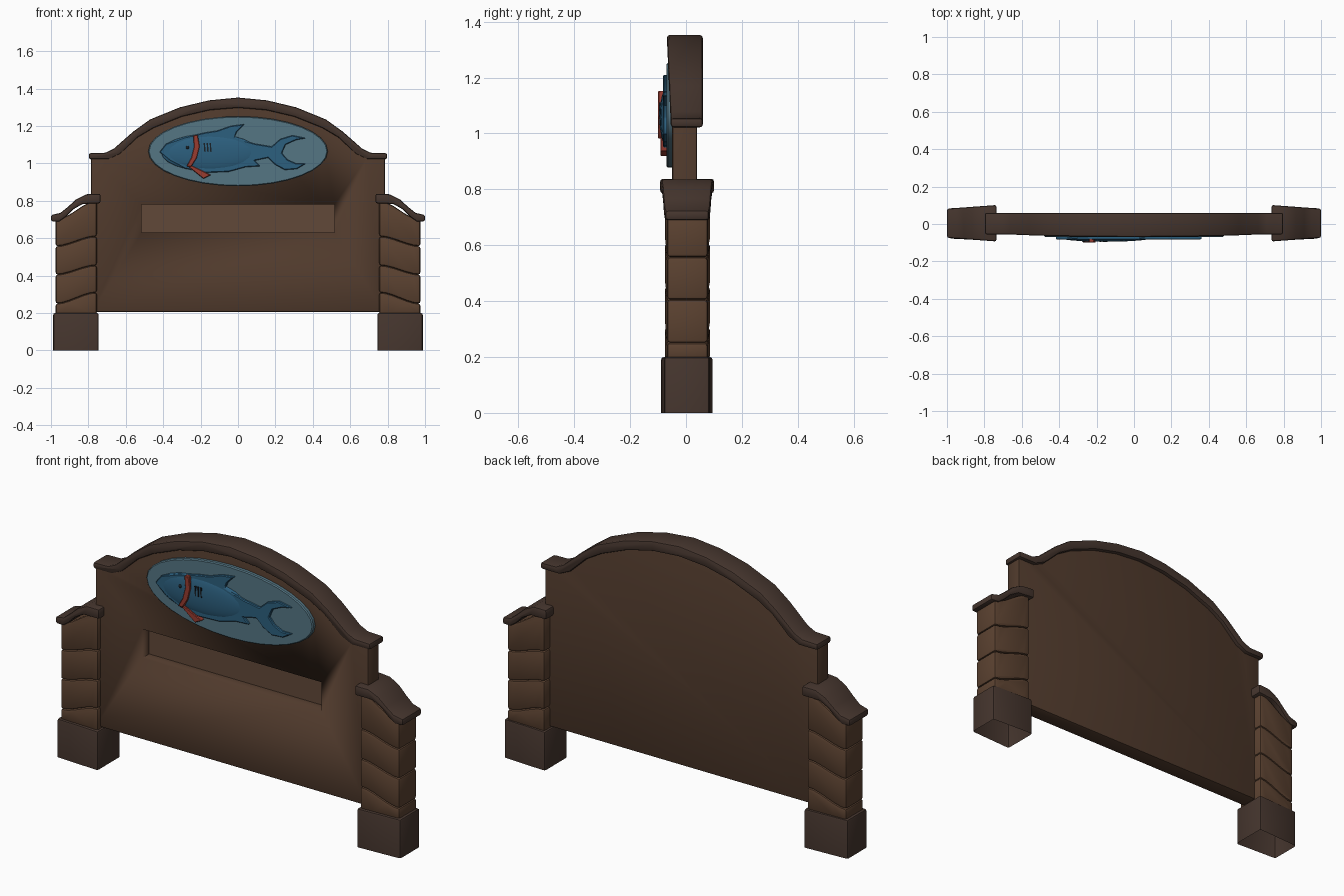
import bpy, bmesh, math

if "Cube" in bpy.data.objects:
    bpy.data.objects.remove(bpy.data.objects["Cube"])


def material(name, rgb):
    m = bpy.data.materials.new(name)
    m.diffuse_color = (*rgb, 1)
    m.use_nodes = True
    m.node_tree.nodes["Principled BSDF"].inputs["Base Color"].default_value = m.diffuse_color
    return m


TRIM = material("dark_trim", (0.06, 0.036, 0.027))
PANEL = material("panel_brown", (0.08, 0.042, 0.025))
POST = material("post_brown", (0.105, 0.054, 0.03))
RECESS = material("recess_brown", (0.12, 0.065, 0.04))
OVAL = material("pale_blue", (0.09, 0.18, 0.23))
SHARK = material("shark_blue", (0.025, 0.115, 0.21))
RED = material("red_cloth", (0.32, 0.045, 0.03))
DARK = material("dark_detail", (0.01, 0.015, 0.02))


def finish(ob, mat, bevel=0, segments=2, mirror=False):
    ob.data.materials.append(mat)
    bpy.ops.object.select_all(action='DESELECT')
    ob.select_set(True)
    bpy.context.view_layer.objects.active = ob
    if bevel:
        b = ob.modifiers.new("bevel", 'BEVEL')
        b.width, b.segments = bevel, segments
        b.limit_method, b.angle_limit = 'ANGLE', math.radians(45)
        bpy.ops.object.modifier_apply(modifier="bevel")
    bpy.ops.object.shade_smooth_by_angle(angle=math.radians(35))
    if mirror:
        ob.modifiers.new("mirror", 'MIRROR')
    return ob


def prism(name, pts, front, back, mat, bevel=0, segments=2, mirror=False, open_bottom=False):
    """Extrude an x-z outline along y; front and back are numbers or functions of (x, z)."""
    f = front if callable(front) else lambda x, z: front
    k = back if callable(back) else lambda x, z: back
    bm = bmesh.new()
    a = [bm.verts.new((x, f(x, z), z)) for x, z in pts]
    b = [bm.verts.new((x, k(x, z), z)) for x, z in pts]
    bm.faces.new(a)
    bm.faces.new(b)
    for i in range(len(pts)):
        j = (i + 1) % len(pts)
        bm.faces.new((a[i], a[j], b[j], b[i]))
    bmesh.ops.recalc_face_normals(bm, faces=bm.faces)
    if open_bottom:
        low = [fc for fc in bm.faces if all(v.co.z < 1e-4 for v in fc.verts)]
        bmesh.ops.delete(bm, geom=low, context='FACES_ONLY')
    me = bpy.data.meshes.new(name)
    bm.to_mesh(me)
    bm.free()
    ob = bpy.data.objects.new(name, me)
    bpy.context.collection.objects.link(ob)
    return finish(ob, mat, bevel, segments, mirror)


def both_sides(half):
    """Complete a left-to-centre outline by reflecting it."""
    return half + [(-x, z) for x, z in reversed(half[:-1])]


def taper(inner, outer, centre, sign):
    """Posts are deeper on the side next to the panel."""
    return lambda x, z: centre + sign * (inner + (outer - inner) * (x - 0.74) / 0.26)


def tapered(inner, outer, centre):
    return taper(inner, outer, centre, -1), taper(inner, outer, centre, 1)


# Arched panel with a recessed sign slot
under = [(-0.797, 1.022), (-0.69, 1.022), (-0.63, 1.05), (-0.535, 1.14),
         (-0.45, 1.19), (-0.30, 1.25), (-0.15, 1.285), (0, 1.297)]
panel_half = [(-0.785, 0.205), (-0.785, 1.035)] + [(x, z + 0.015) for x, z in under[1:]]
panel = prism("panel", both_sides(panel_half), -0.05, 0.04, PANEL, 0.009)
slot = [(-0.515, 0.63), (0.515, 0.63), (0.515, 0.78), (-0.515, 0.78)]
cutter = prism("slot_cutter", slot, -0.2, 0.01, PANEL)
cutter.hide_render = True
cut = panel.modifiers.new("slot", 'BOOLEAN')
cut.operation, cut.object = 'DIFFERENCE', cutter
bpy.context.view_layer.objects.active = panel
bpy.ops.object.modifier_apply(modifier="slot")
bpy.data.objects.remove(cutter)
prism("slot_back", slot, 0.006, 0.012, RECESS)

# Curved coping over the arch
over = [(-0.797, 1.055), (-0.71, 1.057), (-0.665, 1.078), (-0.56, 1.17),
        (-0.47, 1.235), (-0.31, 1.30), (-0.155, 1.337), (0, 1.352)]
coping = both_sides(over) + list(reversed(both_sides(under)))
prism("arch_coping", coping, lambda x, z: -0.054 - 0.045 * (z - 1.02), 0.06, TRIM, 0.01)

# Post feet
prism("post_foot", [(0.745, 0), (0.988, 0), (0.988, 0.2), (0.745, 0.2)],
      *tapered(0.093, 0.08, 0.003), TRIM, 0.01, mirror=True, open_bottom=True)


# Post bands separated by wavy grooves
def wave(z_out, z_in):
    pts = []
    for i in range(7):
        t = i / 6
        s = t * t * (3 - 2 * t)
        pts.append((0.755 + 0.22 * t, z_in + (z_out - z_in) * s))
    return pts


joints = [(0.19, 0.19), (0.25, 0.31), (0.405, 0.455), (0.557, 0.61), (0.70, 0.80)]
for n, (lo, hi) in enumerate(zip(joints, joints[1:])):
    prism(f"post_band_{n + 1}", wave(*lo) + wave(*hi)[::-1],
          *tapered(0.081, 0.072, 0.005), POST, 0.012, mirror=True)

# Post caps
cap = [(0.735, 0.838), (0.81, 0.835), (0.865, 0.808), (0.91, 0.767), (0.95, 0.735), (1.0, 0.724),
       (1.0, 0.69), (0.955, 0.69), (0.92, 0.715), (0.88, 0.755), (0.83, 0.783), (0.735, 0.787)]
prism("post_cap", cap, *tapered(0.097, 0.078, 0.004), TRIM, 0.01, mirror=True)

# Oval plaque
ring = [(0.48 * math.cos(math.tau * i / 32), 1.065 + 0.187 * math.sin(math.tau * i / 32))
        for i in range(32)]
prism("oval_plaque", ring, -0.07, -0.04, OVAL, 0.005, 1)

# Shark relief: flat silhouette plus a domed body
outline = [(-.42, 1.06), (-.385, 1.105), (-.285, 1.14), (-.175, 1.165), (-.11, 1.175), (-.04, 1.2),
           (.035, 1.21), (-.005, 1.17), (-.02, 1.137), (.09, 1.105), (.18, 1.09), (.225, 1.13),
           (.29, 1.15), (.365, 1.135), (.31, 1.125), (.255, 1.10), (.235, 1.055), (.265, 1.02),
           (.31, 1.0), (.365, 1.0), (.315, .97), (.25, .965), (.2, .992), (.16, 1.03), (.09, 1.015),
           (.12, .985), (.04, .98), (-.05, .955), (-.18, .95), (-.285, .973), (-.365, 1.015)]
prism("shark_silhouette", outline, -0.083, -0.06, SHARK, 0.004, 1)


def ellipsoid(name, loc, size, mat):
    bpy.ops.mesh.primitive_uv_sphere_add(segments=24, ring_count=12, location=loc)
    ob = bpy.context.object
    ob.name, ob.scale = name, size
    finish(ob, mat)


ellipsoid("shark_body", (-0.15, -0.07, 1.058), (0.26, 0.025, 0.1), SHARK)
ellipsoid("shark_eye", (-0.27, -0.09, 1.085), (0.009, 0.006, 0.009), DARK)
for i in range(3):
    x = -0.18 + 0.016 * i
    prism(f"gill_{i + 1}", [(x, 1.06), (x + 0.006, 1.06), (x + 0.004, 1.11), (x - 0.004, 1.11)],
          -0.097, -0.08, DARK)

# Red neckerchief band and its loose end
band = [(-.24, 1.15), (-.215, 1.152), (-.205, 1.09), (-.22, 1.03), (-.25, .982),
        (-.275, .985), (-.25, 1.03), (-.235, 1.09)]
prism("neckerchief_band", band, -0.1, -0.07, RED, 0.003, 1)
prism("neckerchief_end", [(-.275, .99), (-.25, .99), (-.145, .938), (-.185, .918)],
      -0.092, -0.065, RED, 0.003, 1)
